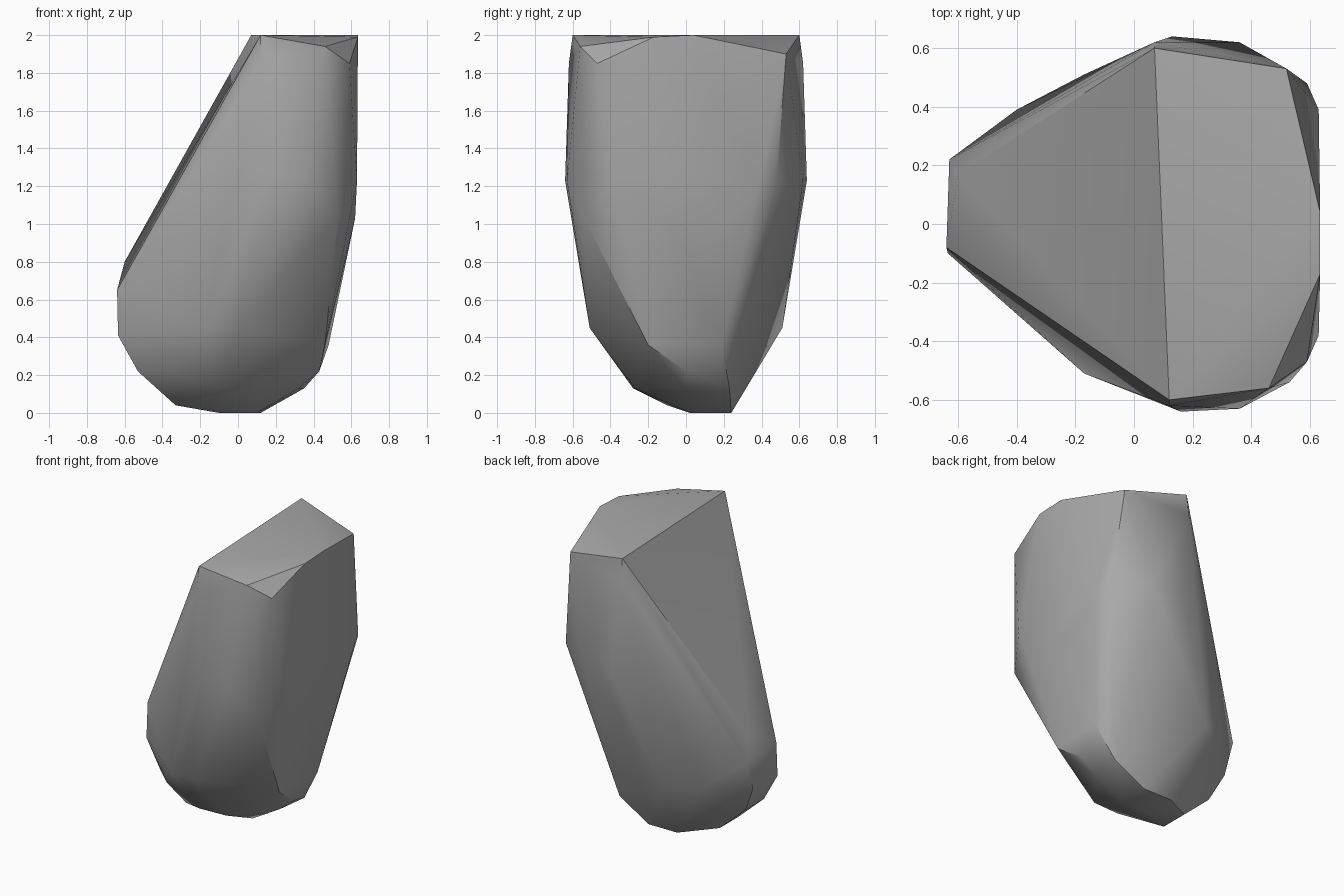
import bpy
import bmesh
from math import radians
from mathutils import Vector

# Remove the default cube only
default_cube = bpy.data.objects.get("Cube")
if default_cube:
    bpy.data.objects.remove(default_cube, do_unlink=True)


def make_material(name, colour):
    material = bpy.data.materials.new(name)
    material.use_nodes = True
    material.diffuse_color = colour
    shader = material.node_tree.nodes["Principled BSDF"]
    shader.inputs["Base Color"].default_value = colour
    shader.inputs["Roughness"].default_value = 0.9
    return material


def hull_object(name, contours, material, sharp_angle):
    """Wrap a tight skin around a stack of contours."""
    mesh = bpy.data.meshes.new(name)
    bm = bmesh.new()
    for contour in contours:
        for point in contour:
            bm.verts.new(Vector(point))
    hull = bmesh.ops.convex_hull(bm, input=bm.verts)
    loose = {item for item in hull["geom_interior"] + hull["geom_unused"]
             if isinstance(item, bmesh.types.BMVert)}
    bmesh.ops.delete(bm, geom=list(loose), context="VERTS")
    bmesh.ops.recalc_face_normals(bm, faces=bm.faces)
    bm.to_mesh(mesh)
    bm.free()
    mesh.materials.append(material)

    obj = bpy.data.objects.new(name, mesh)
    bpy.context.collection.objects.link(obj)
    bpy.ops.object.select_all(action="DESELECT")
    obj.select_set(True)
    bpy.context.view_layer.objects.active = obj
    bpy.ops.object.shade_smooth_by_angle(angle=radians(sharp_angle))
    return obj


def level(z, *outline):
    """Lift a flat outline to one height."""
    return [(x, y, z) for x, y in outline]


# Broken top face
top_rim = [(.07, .6, 2), (.52, .53, 1.9), (.635, .04, 2),
           (.635, -.17, 1.99), (.46, -.56, 1.94), (.12, -.6, 2)]

# Upper body, just below the rim
shoulder = level(1.85, (.07, .62), (.12, -.62), (.59, -.47))

# Widest part of the body
belly = level(1.23, (.13, .64), (.36, .62), (.59, .48), (.63, .39),
              (.63, -.38), (.36, -.63), (.16, -.64))
waist = level(1.03, (.62, -.1), (.62, .2), (.53, -.54))

# Foot of the long slanted face
slope_foot = [(-.64, -.08, .65), (-.6, .17, .8), (-.63, .22, .62)]

# Lower body, where the sides turn under
lower_body = level(.45, (-.4, .39), (-.17, .51), (-.17, -.51), (0, -.51))
lower_side = level(.36, (.48, .19), (.46, -.2))
lower_edge = level(.41, (-.635, -.1), (-.62, .15))

# Rounded underside
underside = level(.22, (-.53, .1), (-.53, -.1), (-.38, -.24), (.43, 0))
keel = level(.13, (-.1, -.28), (.1, -.27), (.32, 0), (.35, .23))
base = level(0, (-.1, .24), (.12, .24), (.1, .02), (-.1, .02))
base_lip = level(.04, (-.33, -.1), (-.33, .1))

stone_grey = make_material("stone grey", (.4, .4, .4, 1))
hull_object("rock",
            [top_rim, shoulder, belly, waist, slope_foot, lower_body,
             lower_side, lower_edge, underside, keel, base, base_lip],
            stone_grey, 30)
